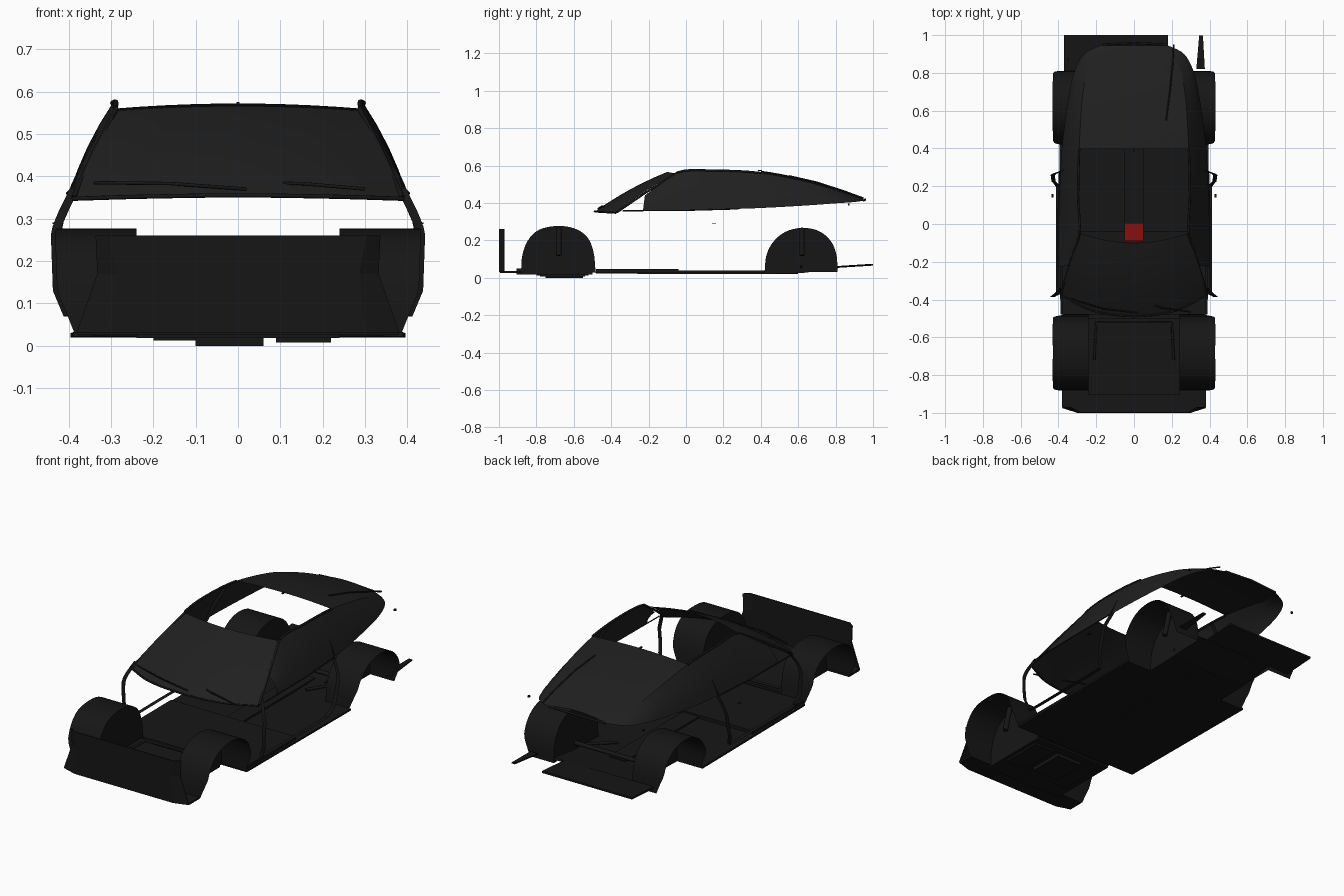
import bpy, bmesh
from mathutils import Vector

if "Cube" in bpy.data.objects:
    bpy.data.objects.remove(bpy.data.objects["Cube"])


def material(name, colour):
    m = bpy.data.materials.new(name)
    m.diffuse_color = (*colour, 1)
    m.use_nodes = True
    m.node_tree.nodes["Principled BSDF"].inputs["Base Color"].default_value = m.diffuse_color
    return m


BLACK = material("black_trim", (0.008, 0.008, 0.008))
GLASS = material("dark_glass", (0.014, 0.014, 0.014))
RED = material("red", (0.25, 0.005, 0.005))


def make(name, verts, faces, mat=BLACK, thick=0, smooth=True):
    me = bpy.data.meshes.new(name)
    me.from_pydata([tuple(v) for v in verts], [], faces)
    bm = bmesh.new()
    bm.from_mesh(me)
    bmesh.ops.remove_doubles(bm, verts=bm.verts, dist=1e-5)
    bmesh.ops.recalc_face_normals(bm, faces=bm.faces)
    bm.to_mesh(me)
    bm.free()
    me.materials.append(mat)
    ob = bpy.data.objects.new(name, me)
    bpy.context.collection.objects.link(ob)
    if thick:
        mod = ob.modifiers.new("thickness", 'SOLIDIFY')
        mod.thickness = thick
        mod.offset = 0
    if smooth:
        bpy.context.view_layer.objects.active = ob
        ob.select_set(True)
        bpy.ops.object.shade_smooth_by_angle()
        ob.select_set(False)
    return ob


def loft(name, rows, **kw):
    n = len(rows[0])
    verts = [v for r in rows for v in r]
    faces = [(i * n + j, i * n + j + 1, (i + 1) * n + j + 1, (i + 1) * n + j)
             for i in range(len(rows) - 1) for j in range(n - 1)]
    return make(name, verts, faces, **kw)


def box(name, x0, x1, y0, y1, z0, z1):
    v = [(x, y, z) for x in (x0, x1) for y in (y0, y1) for z in (z0, z1)]
    f = [(0, 1, 3, 2), (4, 6, 7, 5), (0, 4, 5, 1), (2, 3, 7, 6), (0, 2, 6, 4), (1, 5, 7, 3)]
    return make(name, v, f, smooth=False)


def tube(name, pts, r):
    cu = bpy.data.curves.new(name, 'CURVE')
    cu.dimensions = '3D'
    cu.bevel_depth = r
    cu.bevel_resolution = 2
    cu.use_fill_caps = True
    sp = cu.splines.new('POLY')
    sp.points.add(len(pts) - 1)
    for p, c in zip(sp.points, pts):
        p.co = (*c, 1)
    cu.materials.append(BLACK)
    ob = bpy.data.objects.new(name, cu)
    bpy.context.collection.objects.link(ob)


def smooth_path(pts, steps=5):
    # Catmull-Rom interpolation through a few control points
    p = [Vector(q) for q in pts]
    p = [2 * p[0] - p[1]] + p + [2 * p[-1] - p[-2]]
    out = []
    for a, b, c, d in zip(p, p[1:], p[2:], p[3:]):
        for k in range(steps):
            t = k / steps
            out.append(0.5 * (2 * b + (c - a) * t + (2 * a - 5 * b + 4 * c - d) * t ** 2
                              + (3 * b - a - 3 * c + d) * t ** 3))
    return out + [p[-2]]


# Half-width of the body at a given height
PROFILE = [(0.02, 0.39), (0.07, 0.41), (0.13, 0.435), (0.27, 0.44), (0.31, 0.425),
           (0.36, 0.40), (0.46, 0.355), (0.57, 0.29)]


def body_x(z):
    for (z0, x0), (z1, x1) in zip(PROFILE, PROFILE[1:]):
        if z <= z1:
            return x0 + (x1 - x0) * max(0, (z - z0) / (z1 - z0))
    return PROFILE[-1][1]


# Windscreen
bottom = smooth_path([(-.39, -.37, .347), (-.22, -.455, .352), (0, -.485, .355),
                      (.22, -.455, .352), (.39, -.37, .347)])
top = smooth_path([(-.285, -.05, .556), (-.15, -.085, .563), (0, -.1, .566),
                   (.15, -.085, .563), (.285, -.05, .556)])
loft("windscreen", [[b.lerp(t, k / 6) + Vector((0, -.006, .012)) * (4 * k / 6 * (1 - k / 6))
                     for b, t in zip(bottom, top)] for k in range(7)], mat=GLASS)
tube("windscreen_lower_seal", [p + Vector((0, -.004, 0)) for p in bottom], .005)
for name, x0, x1, y in (("wiper_a", -.34, .02, -.455), ("wiper_b", .0, .3, -.45)):
    tube(name, [(x0, y + .06, .385), ((x0 + x1) / 2, y + .005, .383), (x1, y - .015, .37)], .004)

# Glasshouse stations: y, lower x, lower z, upper x, upper z
low = smooth_path([(.40, -.23, .36), (.40, -.05, .36), (.395, .15, .365), (.382, .4, .373),
                   (.35, .65, .387), (.318, .8, .398), (.265, .9, .405), (.17, .95, .413)])
high = smooth_path([(.345, -.22, .44), (.29, -.05, .562), (.296, .15, .573), (.29, .4, .56),
                    (.275, .65, .512), (.25, .8, .467), (.205, .9, .435), (.14, .945, .42)])
for s, side in ((1, "right"), (-1, "left")):
    rows = []
    for a, b in zip(low, high):
        row = [a.lerp(b, k / 4) + Vector((.01 * 4 * k / 4 * (1 - k / 4), 0, 0)) for k in range(5)]
        rows.append([(s * p.x, p.y, p.z) for p in row])
    loft(side + "_side_glass", rows, mat=GLASS)
    tube(side + "_roof_rail", [(s * p.x, p.y, p.z) for p in high[5:16]], .006)
    tube(side + "_screen_pillar", [(s * .388, -.37, .35), (s * .34, -.215, .456), (s * .287, -.05, .56)], .006)

# Rear glass between the upper edges
loft("rear_glass", [[(p.x * k / 5, p.y, p.z + .012 * (1 - (k / 5) ** 2)) for k in range(-5, 6)]
                    for p in high[15:]], mat=GLASS)
tube("rear_glass_lip", [(-.17, .95, .413), (0, .958, .418), (.17, .95, .413)], .006)
tube("rear_wiper", [(.21, .95, .425), (.205, .85, .462), (.19, .7, .511), (.17, .55, .545)], .004)
box("roof_nub", -.004, .004, .385, .405, .57, .576)
for s in (1, -1):
    box("tail_nub", s * .35 - .005, s * .35 + .005, .865, .875, .387, .397)

# Wheel housings: open outside, closed inside
front_arch = [(-.882, .03), (-.875, .12), (-.845, .2), (-.785, .257), (-.69, .277),
              (-.6, .265), (-.53, .22), (-.495, .14), (-.483, .03)]
rear_arch = [(.42, .03), (.43, .12), (.465, .19), (.53, .245), (.62, .267),
             (.71, .25), (.775, .195), (.805, .12), (.81, .03)]
for end, outline in (("front", front_arch), ("rear", rear_arch)):
    path = smooth_path([(0, y, z) for y, z in outline], 4)
    n = len(path)
    for s, side in ((1, "right"), (-1, "left")):
        verts = [(s * (body_x(p.z) - .008), p.y, p.z) for p in path] + [(s * .24, p.y, p.z) for p in path]
        faces = [(i, i + 1, n + i + 1, n + i) for i in range(n - 1)] + [tuple(range(n, 2 * n))]
        make(f"{side}_{end}_wheel_housing", verts, faces)

# Floor: stations of y, left x, right x, height
floor = [(-.995, -.3, .3, .03), (-.97, -.38, .38, .03), (-.88, -.38, .38, .03), (-.88, -.24, .24, .03),
         (-.48, -.24, .24, .03), (-.48, -.39, .39, .027), (.42, -.395, .395, .025), (.42, -.24, .24, .025),
         (.62, -.24, .24, .03), (.81, -.24, .24, .055), (.81, -.37, .18, .058), (1, -.37, .18, .07)]
loft("floor", [[(a, y, z), (b, y, z)] for y, a, b, z in floor], thick=.01, smooth=False)
loft("rear_corner_strip", [[(.33, .82, .06), (.375, .82, .06)], [(.345, .998, .07), (.365, .998, .07)]],
     thick=.006, smooth=False)

# Nose panel with folded ends
nose = [(-.38, -.31, -.972), (-.3, -.28, -.997), (.3, .28, -.997), (.38, .31, -.972)]
loft("nose_panel", [[(a, y, .03) for a, b, y in nose],
                    [(a * .3 + b * .7, y, .17) for a, b, y in nose],
                    [(b * 1.08, y, .26) for a, b, y in nose]], thick=.005, smooth=False)

# Underbody trays and mechanical parts
box("front_tray", -.24, .24, -.905, -.5, .018, .05)
box("cabin_floor_raised", -.38, .38, -.48, -.04, .022, .048)
box("engine_pan", -.1, .06, -.75, -.55, 0, .03)
box("left_under_pod", -.2, -.1, -.8, -.52, .012, .03)
box("right_under_pod", .09, .22, -.78, -.54, .008, .03)
box("centre_tunnel", -.05, .05, -.04, .6, .02, .04)
tube("front_subframe", [(-.21, -.72, .055), (-.2, -.52, .055), (.2, -.52, .055), (.21, -.72, .055)], .007)
tube("rear_axle", [(-.24, .62, .07), (.24, .62, .07)], .012)
for s, side in ((1, "right"), (-1, "left")):
    for end, y in (("front", -.68), ("rear", .62)):
        tube(f"{side}_{end}_strut", [(s * .31, y, .12), (s * .28, y, .265)], .014)
    tube(side + "_rear_arm", [(s * .1, .45, .045), (s * .24, .62, .06)], .008)

# Door gaps: thin ribbons turned inwards
door = ([(-.34, .372), (-.355, .345), (-.375, .3), (-.385, .24), (-.385, .16), (-.372, .08), (-.35, .07),
         (-.1, .07), (.17, .07), (.2, .08), (.225, .13), (.25, .22), (.272, .33), (.285, .43), (.295, .56)])
for s, side in ((1, "right"), (-1, "left")):
    path = smooth_path([(0, y, z) for y, z in door], 3)
    loft(side + "_door_gap", [[(s * (body_x(p.z) + .002), p.y, p.z), (s * (body_x(p.z) - .02), p.y, p.z)]
                              for p in path])
    tube(side + "_waist_seal", [(s * .402, -.34, .358), (s * .403, 0, .36), (s * .395, .28, .368)], .003)
    box(side + "_door_lock", s * .432 - .006, s * .432 + .006, .14, .16, .288, .291)

# Red plate in the cabin
make("red_plate", [(-.05, -.09, .2), (.05, -.09, .2), (.05, .005, .2), (-.05, .005, .2)],
     [(0, 1, 2, 3)], mat=RED, smooth=False)
